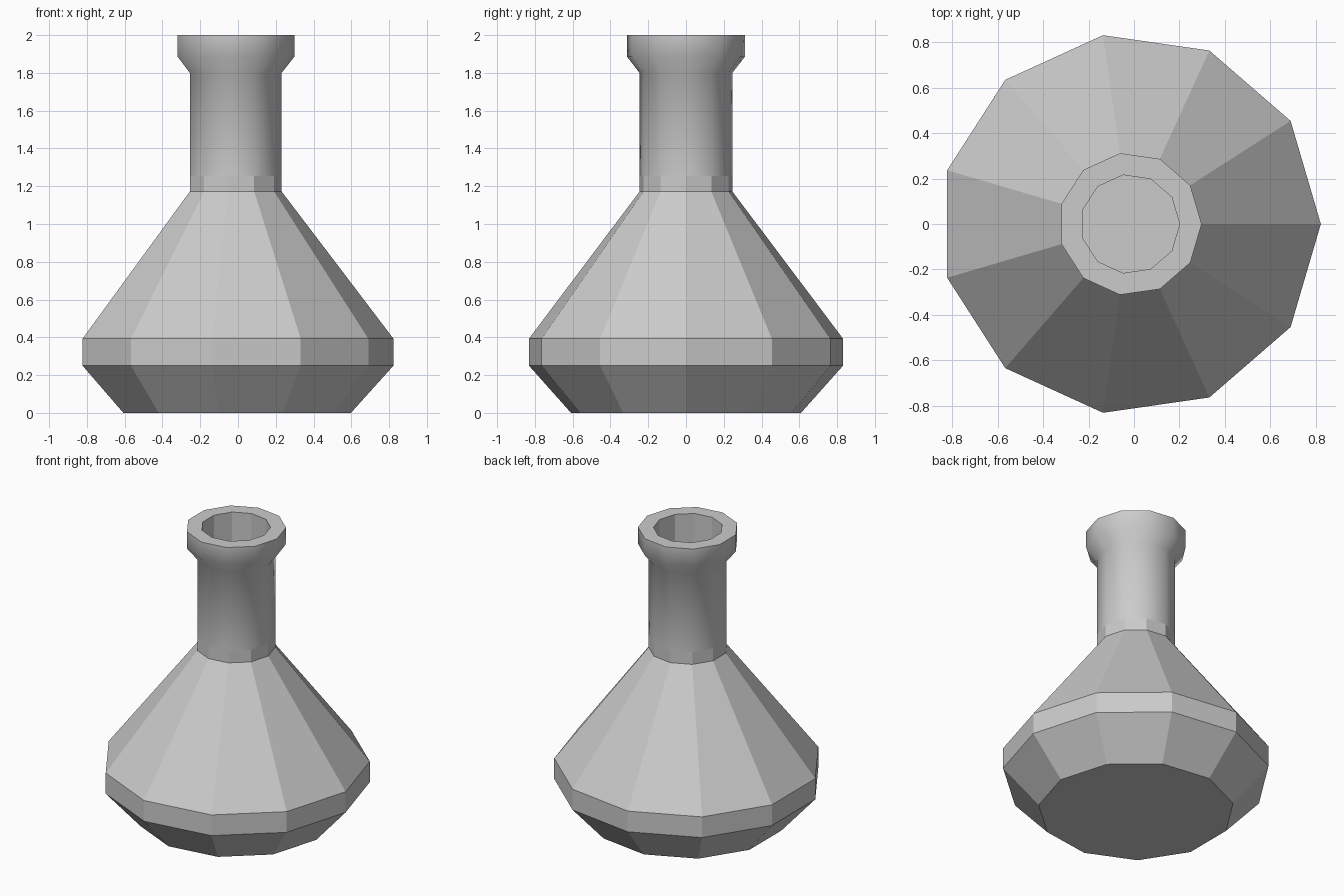
import bpy
import bmesh
from math import cos, sin, tau

if "Cube" in bpy.data.objects:
    bpy.data.objects.remove(bpy.data.objects["Cube"])

SIDES = 11
CX = -0.017  # odd-sided rings: axis sits slightly off the bounding centre


def lathe(name, profile, smooth=(), cap=False, closed=False):
    """Spin (radius, z) points into flat-sided rings; 'smooth' lists smooth bands."""
    bm = bmesh.new()
    rings = [[bm.verts.new((CX + r * cos(tau * i / SIDES), r * sin(tau * i / SIDES), z))
              for i in range(SIDES)] for r, z in profile]
    count = len(rings) if closed else len(rings) - 1
    for k in range(count):
        a, b = rings[k], rings[(k + 1) % len(rings)]
        for i in range(SIDES):
            j = (i + 1) % SIDES
            face = bm.faces.new((a[i], a[j], b[j], b[i]))
            face.smooth = k in smooth
    if cap:
        bm.faces.new(rings[0][::-1])
        bm.faces.new(rings[-1])
    bmesh.ops.recalc_face_normals(bm, faces=bm.faces)
    mesh = bpy.data.meshes.new(name)
    bm.to_mesh(mesh)
    bm.free()
    obj = bpy.data.objects.new(name, mesh)
    bpy.context.collection.objects.link(obj)
    return obj


# Faceted conical body with a short collar; its top closes the neck's bore
lathe("flask_body", [(0.615, 0), (0.84, 0.25), (0.84, 0.393), (0.248, 1.172),
                     (0.248, 1.255)], cap=True)

# Smooth-sided hollow neck with a flared lip and a faceted bore
lathe("flask_neck", [(0.248, 1.255), (0.248, 1.80), (0.315, 1.885), (0.315, 2.0),
                     (0.218, 2.0), (0.218, 1.255)], smooth=(0, 1, 2), closed=True)
